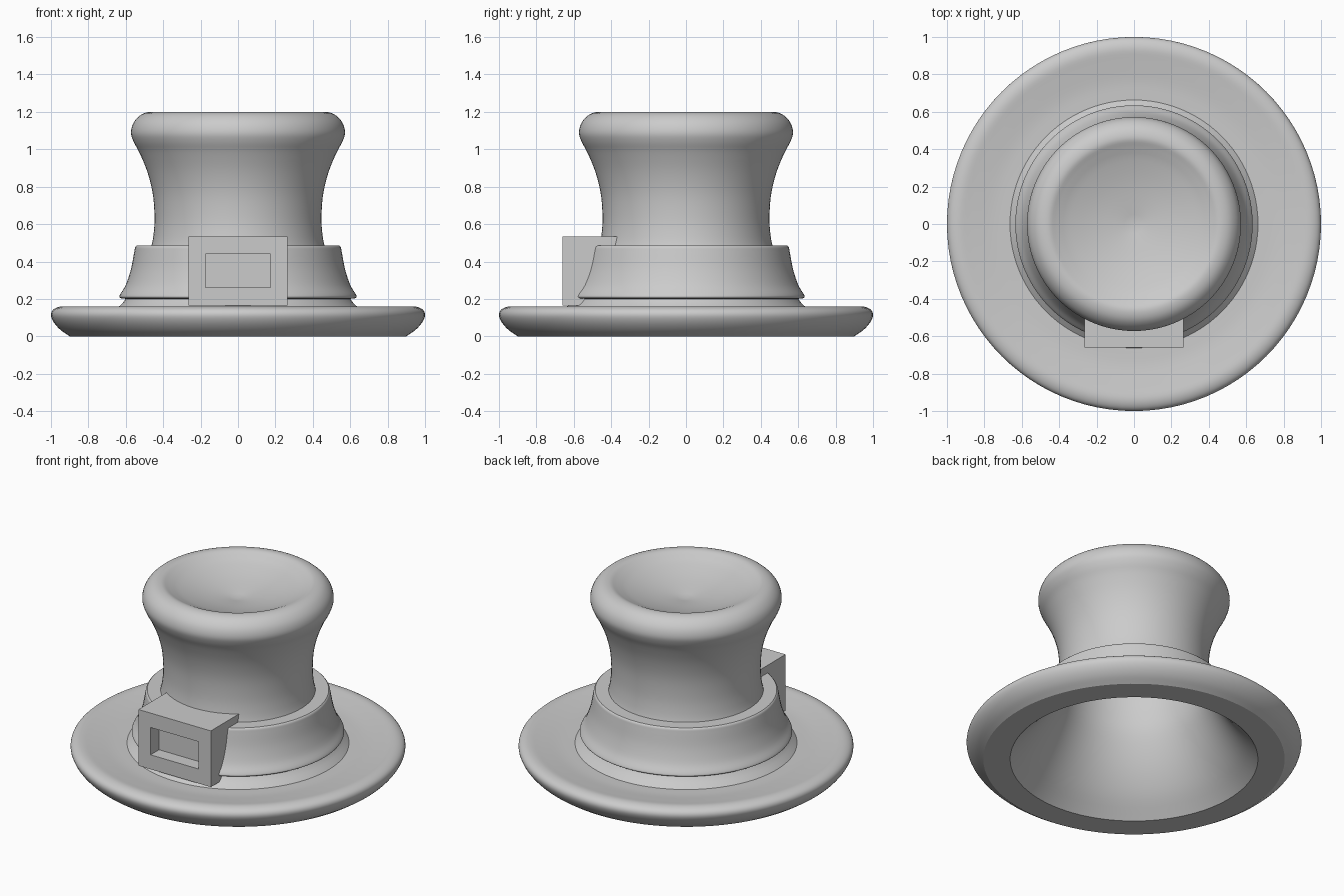
import bpy
import bmesh
import math
from mathutils import Vector

SEGMENTS = 96

cube = bpy.data.objects.get("Cube")
if cube:
    bpy.data.objects.remove(cube, do_unlink=True)

grey = bpy.data.materials.new("plain_grey")
grey.use_nodes = True
grey.diffuse_color = (0.6, 0.6, 0.6, 1)
grey.node_tree.nodes["Principled BSDF"].inputs["Base Color"].default_value = (0.6, 0.6, 0.6, 1)


def smooth_run(points, steps=4):
    """Pass a smooth curve through a run of (radius, height) points."""
    pts = [Vector(p) for p in points]
    if len(pts) < 3:
        return pts
    ends = [2 * pts[0] - pts[1]] + pts + [2 * pts[-1] - pts[-2]]
    out = []
    for a, b, c, d in zip(ends, ends[1:], ends[2:], ends[3:]):
        for i in range(steps):
            t = i / steps
            out.append(b + (c - a) * t / 2 + (2 * a - 5 * b + 4 * c - d) * t * t / 2
                       + (3 * b - a - 3 * c + d) * t ** 3 / 2)
    return out + [pts[-1]]


def finish(name, bm):
    bmesh.ops.remove_doubles(bm, verts=bm.verts, dist=0.0005)
    bmesh.ops.recalc_face_normals(bm, faces=bm.faces)
    mesh = bpy.data.meshes.new(name)
    bm.to_mesh(mesh)
    bm.free()
    mesh.materials.append(grey)
    obj = bpy.data.objects.new(name, mesh)
    bpy.context.collection.objects.link(obj)
    return obj


def lathe(name, runs):
    """Spin smooth runs, joined at sharp corners, around the z axis."""
    profile = [p for run in runs for p in smooth_run(run)]
    bm = bmesh.new()
    verts = [bm.verts.new((max(p.x, 0), 0, p.y)) for p in profile]
    edges = [bm.edges.new(pair) for pair in zip(verts, verts[1:])]
    bmesh.ops.spin(bm, geom=verts + edges, cent=(0, 0, 0), axis=(0, 0, 1),
                   angle=math.tau, steps=SEGMENTS, use_merge=False)
    obj = finish(name, bm)
    bpy.ops.object.select_all(action="DESELECT")
    obj.select_set(True)
    bpy.context.view_layer.objects.active = obj
    bpy.ops.object.shade_smooth_by_angle(angle=math.radians(32))
    return obj


# Hollow hat: lining, underside, rolled brim, crown and dished top
lining = [(0, 1.04), (0.25, 1.075), (0.42, 1.125), (0.53, 1.09), (0.495, 0.985), (0.44, 0.82),
          (0.42, 0.66), (0.427, 0.54), (0.455, 0.42), (0.53, 0.26), (0.625, 0.12), (0.74, 0)]
underside = [(0.74, 0), (0.9, 0)]
brim = [(0.9, 0), (0.95, 0.035), (0.985, 0.075), (1, 0.115), (0.985, 0.145), (0.94, 0.16),
        (0.87, 0.152), (0.76, 0.138), (0.663, 0.135)]
crown = [(0.663, 0.135), (0.6, 0.2), (0.53, 0.33), (0.47, 0.46), (0.45, 0.56), (0.447, 0.66),
         (0.457, 0.77), (0.485, 0.88), (0.526, 0.98), (0.558, 1.04), (0.572, 1.09),
         (0.557, 1.145), (0.515, 1.187), (0.46, 1.2), (0.41, 1.182), (0.34, 1.155),
         (0.2, 1.118), (0, 1.085)]
lathe("hat_body", [lining, underside, brim, crown])

# Flared hat band with a rounded upper rim
band = lathe("hat_band", [
    [(0.595, 0.2), (0.625, 0.203)],
    [(0.625, 0.203), (0.634, 0.21), (0.63, 0.225), (0.6, 0.275), (0.572, 0.36),
     (0.555, 0.45), (0.55, 0.475), (0.542, 0.485)],
    [(0.542, 0.485), (0.455, 0.485)],
    [(0.455, 0.485), (0.595, 0.2)],
])

# Buckle block: its back follows the crown wall, its front has a recessed window
WALL = sorted((p.y, p.x) for p in smooth_run(crown[:6]))
xs = [-0.264, -0.175, -0.09, 0, 0.09, 0.175, 0.264]
zs = [0.165, 0.26, 0.35, 0.44, 0.535]
FRONT, FLOOR = -0.66, -0.572

# Clear the band away behind the buckle window
bm = bmesh.new()
bmesh.ops.create_cube(bm, size=1)
bmesh.ops.scale(bm, verts=bm.verts, vec=(xs[-2] * 2 + 0.01, 0.2, zs[-2] - zs[1] + 0.01))
bmesh.ops.translate(bm, verts=bm.verts, vec=(0, FLOOR - 0.095, zs[2]))
cutter = finish("window_cutter", bm)
cut = band.modifiers.new("window", "BOOLEAN")
cut.operation = "DIFFERENCE"
cut.solver = "EXACT"
cut.object = cutter
bpy.context.view_layer.objects.active = band
bpy.ops.object.modifier_apply(modifier=cut.name)
bpy.data.objects.remove(cutter, do_unlink=True)


def wall_radius(z):
    for (z0, r0), (z1, r1) in zip(WALL, WALL[1:]):
        if z0 <= z <= z1:
            return r0 + (r1 - r0) * (z - z0) / (z1 - z0) - 0.008
    return WALL[0][1]


bm = bmesh.new()


def back(x, z):
    return (x, -math.sqrt(wall_radius(z) ** 2 - x * x), z)


def quad(*corners):
    bm.faces.new([bm.verts.new(c) for c in corners])


for x0, x1 in zip(xs, xs[1:]):
    for z in (zs[0], zs[-1]):
        quad((x0, FRONT, z), (x1, FRONT, z), back(x1, z), back(x0, z))
    for z0, z1 in zip(zs, zs[1:]):
        quad(back(x0, z0), back(x1, z0), back(x1, z1), back(x0, z1))
        inside = abs(x0 + x1) / 2 < xs[-2] and zs[1] <= z0 < zs[-2]
        y = FLOOR if inside else FRONT
        quad((x0, y, z0), (x1, y, z0), (x1, y, z1), (x0, y, z1))
for z0, z1 in zip(zs, zs[1:]):
    for x in (xs[0], xs[-1]):
        quad((x, FRONT, z0), back(x, z0), back(x, z1), (x, FRONT, z1))
    if zs[1] <= z0 < zs[-2]:
        for x in (xs[1], xs[-2]):
            quad((x, FRONT, z0), (x, FLOOR, z0), (x, FLOOR, z1), (x, FRONT, z1))
for x0, x1 in zip(xs[1:-1], xs[2:-1]):
    for z in (zs[1], zs[-2]):
        quad((x0, FRONT, z), (x1, FRONT, z), (x1, FLOOR, z), (x0, FLOOR, z))
finish("buckle", bm)
